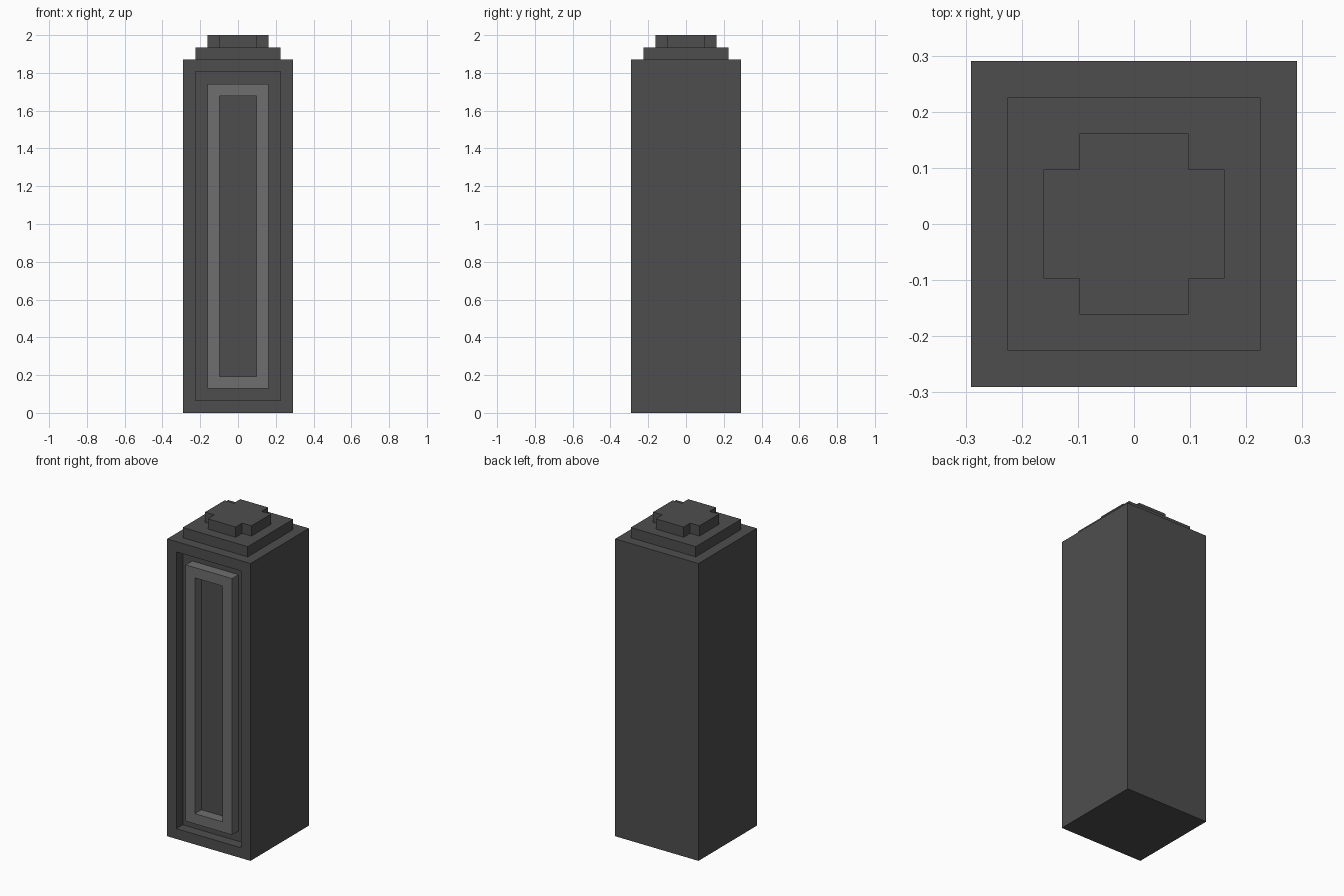
import bpy, bmesh
from mathutils import Vector

if "Cube" in bpy.data.objects:
    bpy.data.objects.remove(bpy.data.objects["Cube"])

U = 2 / 31  # the model sits on a regular grid, 31 steps tall


def material(name, value):
    m = bpy.data.materials.new(name)
    m.diffuse_color = (value, value, value, 1)
    m.use_nodes = True
    m.node_tree.nodes["Principled BSDF"].inputs["Base Color"].default_value = m.diffuse_color
    return m


DARK = material("dark grey", 0.076)
LIGHT = material("light grey", 0.158)


def finish(name, bm, mat):
    bmesh.ops.recalc_face_normals(bm, faces=bm.faces[:])
    mesh = bpy.data.meshes.new(name)
    bm.to_mesh(mesh)
    bm.free()
    mesh.materials.append(mat)
    obj = bpy.data.objects.new(name, mesh)
    bpy.context.collection.objects.link(obj)
    return obj


def box(low, high):
    """Box between two corners, given in grid steps."""
    bm = bmesh.new()
    bmesh.ops.create_cube(bm, size=1)
    low, high = Vector(low) * U, Vector(high) * U
    for v in bm.verts:
        v.co = [low[i] if v.co[i] < 0 else high[i] for i in range(3)]
    bm.normal_update()
    return bm


def sink_front(bm):
    """Inset the front face one step and push it one step inward."""
    front = min(bm.faces, key=lambda f: f.calc_center_median().y)
    bmesh.ops.inset_individual(bm, faces=[front], thickness=U, use_even_offset=True)
    bm.normal_update()
    walls = bmesh.ops.extrude_face_region(bm, geom=[front])["geom"]
    bmesh.ops.translate(bm, vec=(0, U, 0),
                        verts=[g for g in walls if isinstance(g, bmesh.types.BMVert)])
    if front.is_valid:
        bm.faces.remove(front)
    return [g for g in walls if isinstance(g, bmesh.types.BMFace)][0]


# Main column with a sunken front panel
bm = box((-4.5, -4.5, 0), (4.5, 4.5, 29))
sink_front(bm)
finish("column", bm, DARK)

# Raised light frame standing in the panel, open to the panel floor
bm = box((-2.5, -4.5, 2), (2.5, -3.5, 27))
floor = sink_front(bm)
back = [f for f in bm.faces if f is not floor and abs(f.normal.y) > 0.9
        and f.calc_center_median().y > -3.6 * U]
bmesh.ops.delete(bm, geom=[floor] + back, context='FACES_ONLY')
finish("panel_frame", bm, LIGHT)

# Square step on top
finish("top_step", box((-3.5, -3.5, 29), (3.5, 3.5, 30)), DARK)

# Cross-shaped cap: one corner outline turned four times
bm = bmesh.new()
outline = []
x_y = [(2.5, 1.5), (1.5, 1.5), (1.5, 2.5)]
for _ in range(4):
    outline += x_y
    x_y = [(-y, x) for x, y in x_y]
cap = bm.faces.new([bm.verts.new((x * U, y * U, 30 * U)) for x, y in outline])
top = bmesh.ops.extrude_face_region(bm, geom=[cap], use_keep_orig=True)["geom"]
bmesh.ops.translate(bm, vec=(0, 0, U),
                    verts=[g for g in top if isinstance(g, bmesh.types.BMVert)])
finish("cross_cap", bm, DARK)
